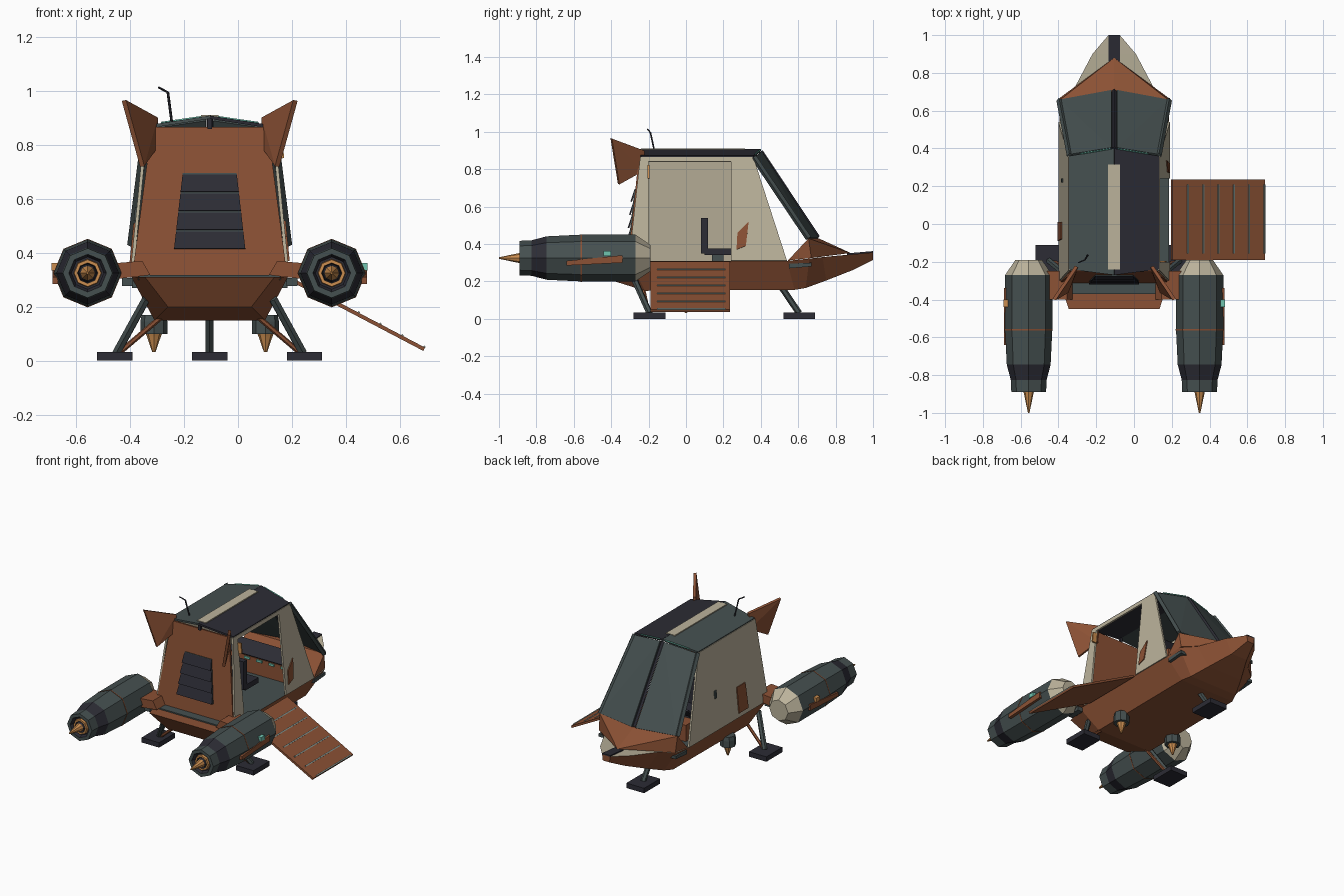
import bpy, bmesh, math
from mathutils import Vector

if "Cube" in bpy.data.objects:
    bpy.data.objects.remove(bpy.data.objects["Cube"])

AXIS_X = -0.105  # the ship's centre line; the ramp shifts it off the origin


def material(name, rgb):
    m = bpy.data.materials.new(name)
    m.use_nodes = True
    colour = (*rgb, 1)
    m.diffuse_color = colour
    m.node_tree.nodes["Principled BSDF"].inputs["Base Color"].default_value = colour
    return m


RUST = material("rust brown", (0.26, 0.083, 0.035))
CREAM = material("cream", (0.5, 0.45, 0.33))
SLATE = material("slate grey", (0.06, 0.08, 0.08))
NAVY = material("dark navy", (0.025, 0.025, 0.035))
ORANGE = material("orange", (0.6, 0.27, 0.08))
TEAL = material("teal", (0.16, 0.55, 0.43))
STEEL = material("steel", (0.25, 0.3, 0.27))


def finish(name, bm, *mats):
    bmesh.ops.recalc_face_normals(bm, faces=bm.faces)
    me = bpy.data.meshes.new(name)
    bm.to_mesh(me)
    bm.free()
    for m in mats:
        me.materials.append(m)
    ob = bpy.data.objects.new(name, me)
    ob.location.x = AXIS_X
    bpy.context.collection.objects.link(ob)
    return ob


def solid(name, points, mat):
    """Convex block around the given corners."""
    bm = bmesh.new()
    for p in points:
        bm.verts.new(p)
    res = bmesh.ops.convex_hull(bm, input=bm.verts)
    loose = [g for g in set(res["geom_interior"]) if isinstance(g, bmesh.types.BMVert)]
    bmesh.ops.delete(bm, geom=loose, context="VERTS")
    bmesh.ops.dissolve_limit(bm, angle_limit=0.01, verts=bm.verts, edges=bm.edges)
    return finish(name, bm, mat)


def panel(name, points, thick, mat):
    """Flat plate of the given outline, centred on its plane."""
    pts = [Vector(p) for p in points]
    n = (pts[1] - pts[0]).cross(pts[2] - pts[0]).normalized() * thick / 2
    return solid(name, [p + n for p in pts] + [p - n for p in pts], mat)


def box(name, x, y, z, mat):
    return solid(name, [(a, b, c) for a in x for b in y for c in z], mat)


def lathe(name, profile, mats, centre, axis="Y", sides=8):
    """Turned part: profile of (radius, position); one material per segment."""
    bm = bmesh.new()
    rings = []
    for r, t in profile:
        ring = []
        for i in range(sides):
            a = math.tau * i / sides
            u, v = r * math.cos(a), r * math.sin(a)
            p = Vector((u, t, v) if axis == "Y" else (u, v, t))
            ring.append(bm.verts.new(p + Vector(centre)))
        rings.append(ring)
    slots = list(dict.fromkeys(mats))
    for a, b, m in zip(rings, rings[1:], mats):
        for i in range(sides):
            j = (i + 1) % sides
            bm.faces.new((a[i], a[j], b[j], b[i])).material_index = slots.index(m)
    for ring, m in ((rings[0], mats[0]), (rings[-1], mats[-1])):
        bm.faces.new(ring).material_index = slots.index(m)
    return finish(name, bm, *slots)


def beam(name, a, b, radius, mat, sides=6):
    a, b = Vector(a), Vector(b)
    bm = bmesh.new()
    bmesh.ops.create_cone(bm, cap_ends=True, segments=sides, radius1=radius,
                          radius2=radius, depth=(b - a).length)
    bm.transform((b - a).to_track_quat("Z", "Y").to_matrix().to_4x4())
    bmesh.ops.translate(bm, verts=bm.verts, vec=(a + b) / 2)
    return finish(name, bm, mat)


# Hull: lofted from sections of (half width, y, z) at deck and keel
sections = [((0.24, -0.45, 0.31), (0.155, -0.38, 0.2)),
            ((0.29, -0.3, 0.31), (0.205, -0.22, 0.15)),
            ((0.29, 0.54, 0.31), (0.205, 0.58, 0.155)),
            ((0.29, 0.66, 0.322), (0.18, 0.64, 0.165)),
            ((0.205, 0.73, 0.33), (0.13, 0.75, 0.205)),
            ((0.115, 0.9, 0.346), (0.06, 0.89, 0.26)),
            ((0.03, 1.0, 0.355), (0.025, 1.0, 0.315))]
bm = bmesh.new()
loops = [[bm.verts.new(p) for p in (t, (-t[0], *t[1:]), (-k[0], *k[1:]), k)] for t, k in sections]
for n, (a, b) in enumerate(zip(loops, loops[1:])):
    for i in range(4):
        j = (i + 1) % 4
        f = bm.faces.new((a[i], a[j], b[j], b[i]))
        if i == 0 and n > 0:
            f.material_index = 1 if n == 1 else 2  # cabin floor, then nose deck
bm.faces.new(loops[0])
bm.faces.new(loops[-1])
finish("hull", bm, RUST, SLATE, CREAM)
box("rear_ledge_strip", (-0.265, 0.265), (-0.37, -0.3), (0.3, 0.318), SLATE)
panel("nose_stripe", [(-0.03, 0.86, 0.346), (0.03, 0.86, 0.346),
                      (0.03, 1, 0.358), (-0.03, 1, 0.358)], 0.008, NAVY)

# Cowl under the windscreen
cowl = [(0, 0.71, 0.43), (0, 0.88, 0.352)]
for s in (1, -1):
    cowl += [(s * 0.29, 0.655, 0.43), (s * 0.29, 0.545, 0.312), (s * 0.285, 0.67, 0.325)]
solid("nose_cowl", cowl, RUST)


# Cabin walls: a point on the sloping side wall at fraction along y and height z
def wall(s, y, z, out=0.0):
    return (s * (0.29 - 0.055 * (z - 0.31) / 0.555 + out), y, z)


def rear_y(z):
    return -0.305 + 0.06 * (z - 0.31) / 0.555


def front_y(z):
    return 0.54 - 0.18 * (z - 0.31) / 0.555


LOW, TOP, HEAD = 0.31, 0.865, 0.84


def wall_part(name, s, corners, thick=0.012, mat=CREAM, out=0.0):
    panel(name, [wall(s, y, z, out) for y, z in corners], thick, mat)


wall_part("right_wall", -1, [(rear_y(LOW), LOW), (front_y(LOW), LOW),
                             (front_y(TOP), TOP), (rear_y(TOP), TOP)])
wall_part("door_rear_post", 1, [(rear_y(LOW), LOW), (-0.2, LOW), (-0.2, TOP), (rear_y(TOP), TOP)])
wall_part("door_front_wall", 1, [(0.24, LOW), (front_y(LOW), LOW), (front_y(TOP), TOP), (0.24, TOP)])
wall_part("door_header", 1, [(-0.2, HEAD), (0.24, HEAD), (0.24, TOP), (-0.2, TOP)])
wall_part("left_hatch", 1, [(0.27, 0.37), (0.32, 0.39), (0.335, 0.52), (0.275, 0.46)], 0.009, RUST, 0.008)
wall_part("right_hatch", -1, [(-0.09, 0.34), (0.01, 0.34), (0.01, 0.51), (-0.08, 0.51)], 0.009, RUST, 0.008)
wall_part("right_handle", -1, [(0.22, 0.52), (0.24, 0.52), (0.24, 0.57), (0.22, 0.57)], 0.009, SLATE, 0.008)
wall_part("door_lamp", 1, [(-0.205, 0.75), (-0.195, 0.75), (-0.195, 0.82), (-0.205, 0.82)], 0.03, ORANGE, 0.015)

panel("rear_wall", [(-0.288, rear_y(LOW), LOW), (0.288, rear_y(LOW), LOW),
                    (0.215, rear_y(TOP), TOP), (-0.215, rear_y(TOP), TOP)], 0.014, RUST)

# Rear vent: backing plate and overlapping slats
def vent_row(name, z0, z1, lift, mat):
    half = [0.132 - 0.032 * (z - 0.415) / 0.28 for z in (z0, z1)]
    panel(name, [(-half[0], rear_y(z0) - lift - 0.008, z0), (half[0], rear_y(z0) - lift - 0.008, z0),
                 (half[1], rear_y(z1) - 0.008, z1), (-half[1], rear_y(z1) - 0.008, z1)], 0.008, mat)


vent_row("vent_back", 0.415, 0.695, 0.0, SLATE)
for i in range(4):
    z = 0.415 + i * 0.0705
    vent_row("vent_slat", z, z + 0.064, 0.014, NAVY)

# Roof halves, ridge stripe, gable post and antenna
for s, side, mat in ((1, "left", NAVY), (-1, "right", SLATE)):
    panel(side + "_roof", [(0, -0.27, 0.903), (s * 0.237, -0.24, 0.866),
                           (s * 0.237, 0.36, 0.866), (0, 0.4, 0.903)], 0.012, mat)
box("roof_stripe", (-0.032, 0.032), (-0.24, 0.315), (0.902, 0.911), CREAM)
box("gable_post", (-0.008, 0.008), (-0.262, -0.245), (0.86, 0.9), NAVY)
beam("antenna_mast", (-0.14, -0.165, 0.88), (-0.155, -0.19, 0.995), 0.005, NAVY)
beam("antenna_tip", (-0.155, -0.19, 0.995), (-0.19, -0.205, 1.014), 0.004, NAVY)

# Windscreen panes and frame
beam("windscreen_centre_bar", (0, 0.4, 0.895), (0, 0.705, 0.435), 0.012, NAVY, 4)
for s, side in ((1, "left"), (-1, "right")):
    panel(side + "_windscreen", [(s * 0.014, 0.4, 0.893), (s * 0.23, 0.365, 0.862),
                                 (s * 0.285, 0.655, 0.43), (s * 0.014, 0.705, 0.43)], 0.012, SLATE)
    beam(side + "_windscreen_post", (s * 0.235, 0.362, 0.865), (s * 0.29, 0.655, 0.43), 0.016, SLATE, 4)
    beam(side + "_windscreen_trim", (s * 0.02, 0.398, 0.905), (s * 0.18, 0.372, 0.882), 0.004, TEAL, 4)

# Interior: seat and console
box("seat_base", (-0.09, 0.09), (0.1, 0.24), (0.34, 0.375), NAVY)
box("seat_back", (-0.09, 0.09), (0.08, 0.118), (0.35, 0.54), NAVY)
box("seat_pedestal", (-0.03, 0.03), (0.14, 0.2), (0.31, 0.34), SLATE)
box("console", (-0.23, 0.23), (0.38, 0.48), (0.31, 0.42), RUST)
panel("console_screen", [(-0.22, 0.37, 0.43), (0.22, 0.37, 0.43),
                         (0.22, 0.44, 0.5), (-0.22, 0.44, 0.5)], 0.012, NAVY)
for i in range(5):
    x = -0.18 + i * 0.09
    box("console_light", (x - 0.02, x + 0.02), (0.372, 0.38), (0.4, 0.415), TEAL)

# Boarding ramp with grip bars
def ramp(x, lift=0.0):
    return 0.3 - (x - 0.305) * 0.525 + lift


panel("ramp", [(x, y, ramp(x)) for x, y in ((0.305, -0.19), (0.795, -0.19), (0.795, 0.235), (0.305, 0.235))],
      0.014, RUST)
for i in range(6):
    x = 0.39 + i * 0.081
    beam("ramp_grip", (x, -0.155, ramp(x, 0.008)), (x, 0.21, ramp(x, 0.008)), 0.006, STEEL, 4)

# Paired parts: engines, arms, fins, rear legs, thrusters, nose markers
for s, side, lamp in ((1, "left", TEAL), (-1, "right", ORANGE)):
    lathe(side + "_engine",
          [(0.07, -0.19), (0.125, -0.27), (0.125, -0.56), (0.116, -0.745), (0.095, -0.825),
           (0.092, -0.89), (0.07, -0.89), (0.06, -0.865), (0.052, -0.865), (0.05, -0.885),
           (0.038, -0.885), (0.034, -0.87), (0.027, -0.89), (0.004, -1.0)],
          [CREAM, SLATE, SLATE, NAVY, SLATE, SLATE, NAVY, NAVY, ORANGE, ORANGE, NAVY, NAVY, ORANGE],
          (s * 0.4525, 0, 0.325))
    lathe(side + "_engine_band", [(0.127, -0.557), (0.127, -0.563)], [RUST], (s * 0.4525, 0, 0.325))
    panel(side + "_engine_rail", [(s * 0.573, -0.64, 0.285), (s * 0.573, -0.34, 0.3),
                                  (s * 0.573, -0.34, 0.34), (s * 0.573, -0.64, 0.31)], 0.02, RUST)
    box(side + "_engine_lamp", (s * 0.555, s * 0.586), (-0.44, -0.4), (0.335, 0.362), lamp)
    solid(side + "_engine_arm", [(s * x, y, z) for y in (-0.4, -0.25) for x, z in
                                 ((0.22, 0.318), (0.37, 0.3), (0.37, 0.36), (0.25, 0.37))], RUST)
    box(side + "_arm_bracket", (s * 0.285, s * 0.325), (-0.38, -0.28), (0.278, 0.306), SLATE)
    panel(side + "_tail_fin", [(s * 0.318, -0.4, 0.965), (s * 0.25, -0.36, 0.72),
                               (s * 0.2, -0.235, 0.79), (s * 0.2, -0.225, 0.9)], 0.018, RUST)
    box(side + "_rear_foot", (s * 0.287, s * 0.417), (-0.28, -0.11), (0, 0.033), NAVY)
    beam(side + "_rear_leg", (s * 0.345, -0.195, 0.03), (s * 0.235, -0.285, 0.23), 0.017, SLATE)
    beam(side + "_rear_brace", (s * 0.335, -0.2, 0.03), (s * 0.17, -0.23, 0.17), 0.01, RUST)
    lathe(side + "_thruster", [(0.045, 0.17), (0.05, 0.145), (0.05, 0.1), (0.03, 0.1), (0.026, 0.09), (0.006, 0.032)],
          [SLATE, SLATE, SLATE, ORANGE, ORANGE], (s * 0.207, 0, 0), "Z")
    solid(side + "_nose_marker", [(s * x, y, z) for x in (0.24, 0.288) for y, z in
                                  ((0.55, 0.27), (0.55, 0.295), (0.67, 0.28), (0.67, 0.3))], SLATE)

# Nose landing leg
box("nose_foot", (-0.066, 0.066), (0.52, 0.69), (0, 0.033), NAVY)
beam("nose_leg", (0, 0.605, 0.03), (0, 0.51, 0.17), 0.017, SLATE)
